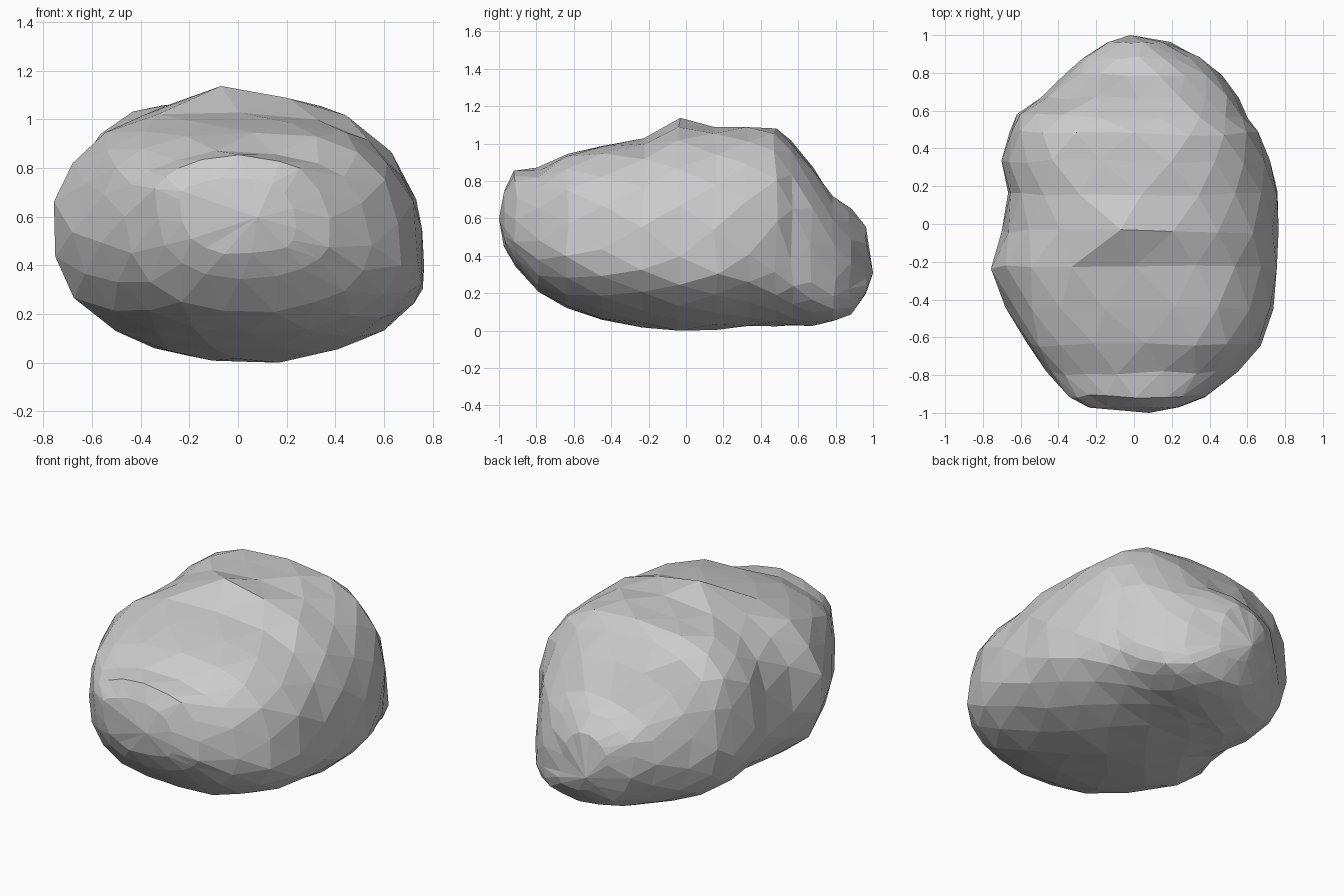
import bpy, bmesh, math, random
from mathutils import Vector

if "Cube" in bpy.data.objects:
    bpy.data.objects.remove(bpy.data.objects["Cube"])

random.seed(11)
N = 18       # points around each cross-section
TILT = 0.06  # the widest line sits higher on the left than on the right

# cross-sections along y: y, left x, right x, bottom z, top z, widest z,
# roundness of upper left, upper right and underside
SECTIONS = [
    (-0.97, -0.24, 0.24, 0.45, 0.76, 0.61, 2.6, 2.5, 2.5),
    (-0.91, -0.34, 0.37, 0.35, 0.85, 0.59, 2.6, 2.5, 2.4),
    (-0.79, -0.46, 0.54, 0.21, 0.87, 0.55, 2.7, 2.5, 2.3),
    (-0.64, -0.57, 0.67, 0.12, 0.95, 0.53, 2.6, 2.5, 2.2),
    (-0.45, -0.67, 0.745, 0.06, 1.00, 0.49, 2.6, 2.5, 2.15),
    (-0.23, -0.77, 0.76, 0.02, 1.04, 0.47, 2.5, 2.5, 2.1),
    (-0.04, -0.70, 0.765, 0.00, 1.09, 0.45, 2.6, 2.4, 2.1),
    (0.16, -0.67, 0.76, 0.01, 1.09, 0.45, 2.8, 2.4, 2.15),
    (0.33, -0.69, 0.72, 0.02, 1.09, 0.47, 2.9, 2.6, 2.2),
    (0.48, -0.66, 0.655, 0.025, 1.09, 0.46, 2.9, 2.7, 2.3),
    (0.57, -0.62, 0.60, 0.03, 1.02, 0.43, 2.6, 2.6, 2.3),
    (0.67, -0.51, 0.54, 0.03, 0.89, 0.40, 2.4, 2.5, 2.4),
    (0.79, -0.36, 0.46, 0.05, 0.72, 0.35, 2.3, 2.4, 2.5),
    (0.88, -0.27, 0.34, 0.09, 0.65, 0.34, 2.3, 2.3, 2.5),
    (0.96, -0.14, 0.18, 0.20, 0.56, 0.34, 2.2, 2.2, 2.4),
]


def power(v, n):
    return math.copysign(abs(v) ** (2 / n), v)


def ring_points(index, y, xl, xr, z0, z1, zc, n_left, n_right, n_low):
    """Rounded boulder outline, half a step out of phase on every other ring."""
    pts = []
    for k in range(N):
        a = 2 * math.pi * (k + 0.5 * (index % 2)) / N
        c, s = math.cos(a), math.sin(a)
        n = n_low if s < 0 else (n_left if c < 0 else n_right)
        mid, half = (xl + xr) / 2, (xr - xl) / 2
        x = mid + half * power(c, n)
        z = zc + (z1 - zc if s > 0 else zc - z0) * power(s, n)
        z -= TILT * c * (1 - abs(s))
        # the underside of the tail leans to the right
        if y > 0.4 and s < 0:
            x -= 0.07 * s * min(1, (y - 0.4) / 0.3)
        # chipped, uneven surface, calmer underneath and on the small end rings
        amp = 0.012 if s > -0.3 and 0 < index < len(SECTIONS) - 1 else 0.005
        j = Vector([random.uniform(-amp, amp) for _ in range(3)])
        pts.append(Vector((x, y, z)) + j)
    return pts


# boulder body: triangulated skin between the cross-sections
bm = bmesh.new()
rings = [[bm.verts.new(p) for p in ring_points(i, *s)] for i, s in enumerate(SECTIONS)]
for i in range(len(rings) - 1):
    a, b = rings[i], rings[i + 1]
    for k in range(N):
        m = (k + 1) % N
        if i % 2 == 0:
            bm.faces.new((a[k], a[m], b[k]))
            bm.faces.new((a[m], b[m], b[k]))
        else:
            bm.faces.new((a[k], a[m], b[m]))
            bm.faces.new((a[k], b[m], b[k]))

# blunt front and back tips
for ring, tip in ((rings[0], (0.08, -1.0, 0.60)), (rings[-1], (-0.02, 1.0, 0.31))):
    v = bm.verts.new(tip)
    for k in range(N):
        bm.faces.new((ring[k], ring[(k + 1) % N], v))
bmesh.ops.remove_doubles(bm, verts=bm.verts, dist=0.035)
bmesh.ops.recalc_face_normals(bm, faces=bm.faces)

# pull the summit into a low peak
top = min(bm.verts, key=lambda v: (v.co - Vector((-0.07, -0.04, 1.10))).length)
top.co = (-0.07, -0.03, 1.14)

# rest the lowest point on the ground
low = min(v.co.z for v in bm.verts)
bmesh.ops.translate(bm, verts=bm.verts, vec=(0, 0, -low))

mesh = bpy.data.meshes.new("boulder")
bm.to_mesh(mesh)
bm.free()
bpy.context.collection.objects.link(bpy.data.objects.new("boulder", mesh))
